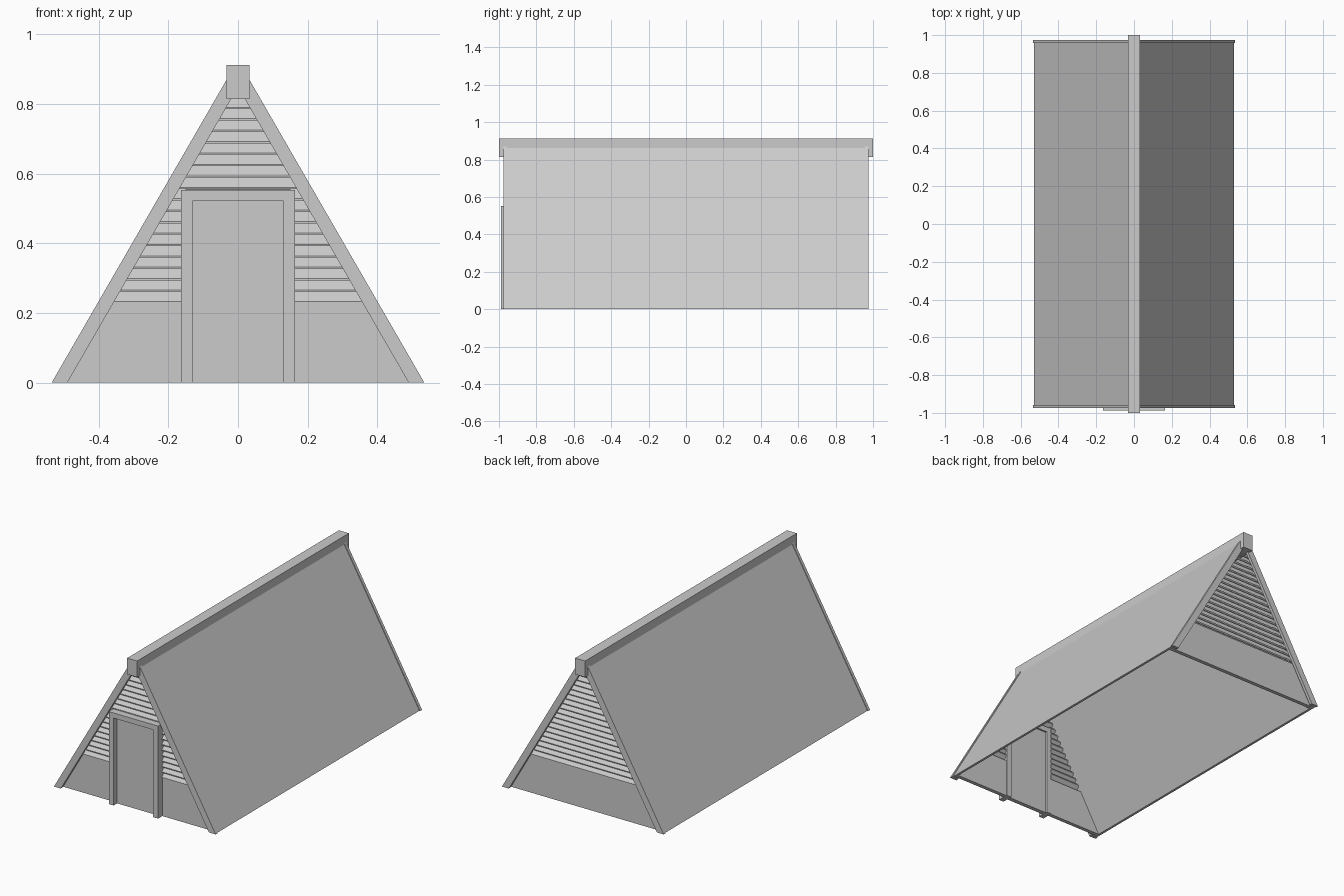
import bpy, bmesh, math

if "Cube" in bpy.data.objects:
    bpy.data.objects.remove(bpy.data.objects["Cube"])

T = math.tan(math.radians(60))      # roof pitch
FOOT = 0.535                        # outer foot of the rafters


def prism(name, pts, axis, a, b):
    """Extrude a closed profile along x or y between a and b."""
    bm = bmesh.new()
    def co(p, d):
        return (d, p[0], p[1]) if axis == 'x' else (p[0], d, p[1])
    face = bm.faces.new([bm.verts.new(co(p, a)) for p in pts])
    ext = bmesh.ops.extrude_face_region(bm, geom=[face])
    for v in ext['geom']:
        if isinstance(v, bmesh.types.BMVert):
            v.co["xy".index(axis)] = b
    bmesh.ops.recalc_face_normals(bm, faces=bm.faces[:])
    me = bpy.data.meshes.new(name)
    bm.to_mesh(me)
    bm.free()
    ob = bpy.data.objects.new(name, me)
    bpy.context.collection.objects.link(ob)
    return ob


def box(name, x0, x1, y0, y1, z0, z1):
    return prism(name, [(x0, z0), (x1, z0), (x1, z1), (x0, z1)], 'y', y0, y1)


def slope(s, outer, inner):
    """Sloping strip profile from the ground up into the ridge beam."""
    e = 0.015
    return [(s * outer, 0), (s * e, (outer - e) * T),
            (s * e, (inner - e) * T), (s * inner, 0)]


# Ridge beam
box("ridge_beam", -0.033, 0.033, -1, 1, 0.815, 0.912)

# Roof panels and end rafters
for s, side in ((-1, "left"), (1, "right")):
    prism("roof_panel_" + side, slope(s, 0.53, 0.516), 'y', -0.968, 0.968)
    for e, end in ((-1, "front"), (1, "back")):
        prism(f"rafter_{end}_{side}", slope(s, FOOT, 0.49), 'y', e * 0.975, e * 0.957)

# Gable ends: lower boards and louvre slats
STEP, LOW = 0.0328, 0.228
for e, end in ((-1, "front"), (1, "back")):
    hw = 0.518
    top = hw - LOW / T
    if e < 0:
        for s, side in ((-1, "left"), (1, "right")):
            prism("lower_board_front_" + side,
                  [(s * 0.15, 0), (s * hw, 0), (s * top, LOW), (s * 0.15, LOW)],
                  'y', -0.948, -0.925)
    else:
        prism("lower_board_back", [(-hw, 0), (hw, 0), (top, LOW), (-top, LOW)],
              'y', 0.948, 0.925)
    for i in range(18):
        z = LOW + i * STEP
        half = 0.52 - (z + STEP) / T
        prof = [(e * 0.951, z), (e * 0.951, z + 0.005),
                (e * 0.922, z + STEP + 0.005), (e * 0.922, z + STEP)]
        if e < 0 and z < 0.53:
            for s in (-1, 1):
                prism("louvre_slat_front", prof, 'x', s * 0.15, s * half)
        else:
            prism("louvre_slat_" + end, prof, 'x', -half, half)

# Door frame and door
for s, side in ((-1, "left"), (1, "right")):
    box("door_jamb_" + side, s * 0.131, s * 0.163, -0.988, -0.92, 0, 0.522)
box("door_lintel", -0.163, 0.163, -0.988, -0.92, 0.522, 0.553)
box("door", -0.131, 0.131, -0.955, -0.93, 0, 0.522)
